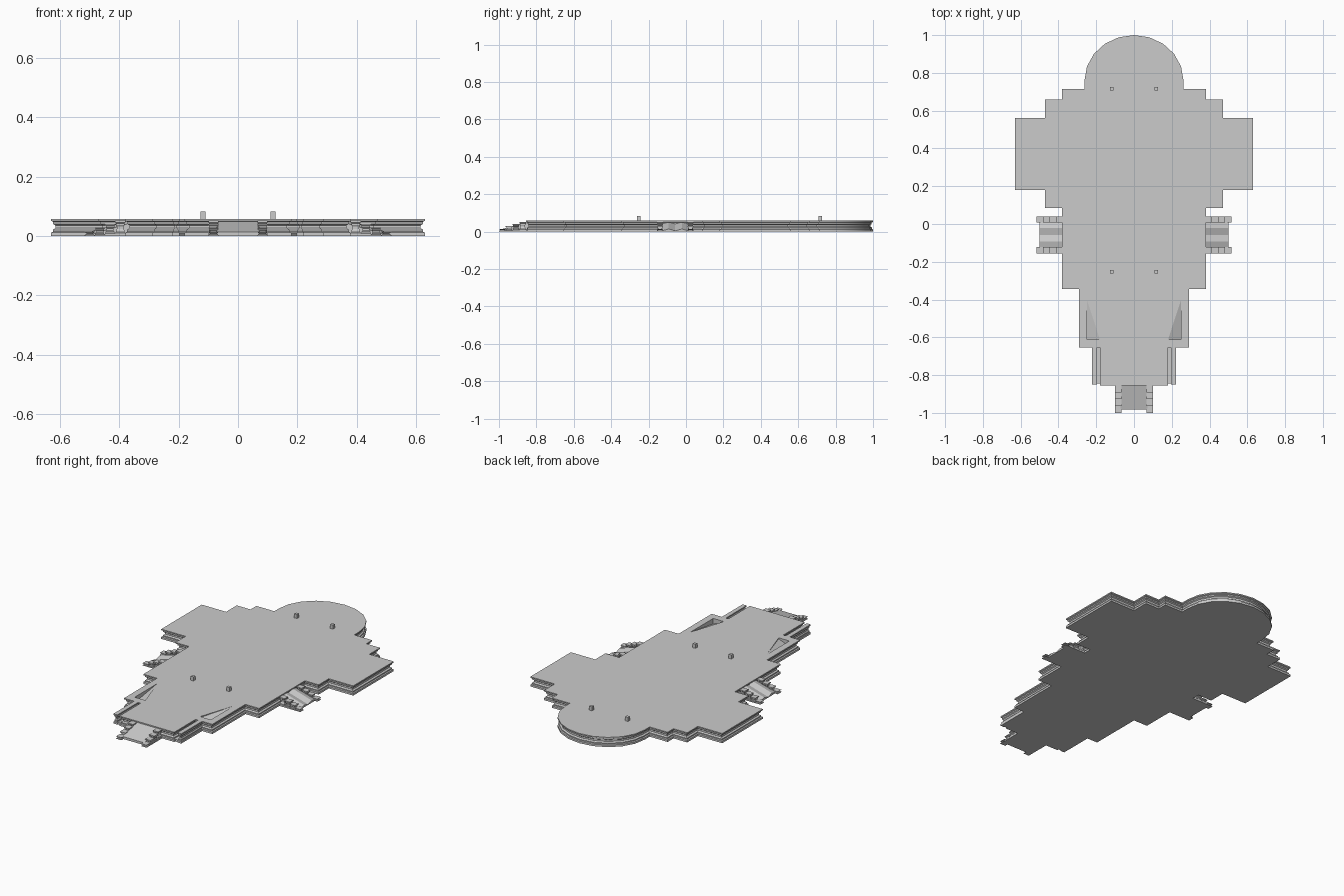
import bpy, bmesh, math
from mathutils import Vector, Matrix

if "Cube" in bpy.data.objects:
    bpy.data.objects.remove(bpy.data.objects["Cube"])

H = 0.058
# moulding section: (inset, height fraction)
PROFILE = [(0, 0), (0, .20), (.006, .25), (.006, .36), (.014, .46),
           (.014, .62), (.007, .70), (.007, .82), (0, .88), (0, 1)]


def make_object(name, bm, matrix=Matrix()):
    bmesh.ops.recalc_face_normals(bm, faces=bm.faces)
    me = bpy.data.meshes.new(name)
    bm.to_mesh(me)
    bm.free()
    me.transform(matrix)
    ob = bpy.data.objects.new(name, me)
    bpy.context.collection.objects.link(ob)
    return ob


def smooth(ob):
    bpy.ops.object.select_all(action='DESELECT')
    ob.select_set(True)
    bpy.context.view_layer.objects.active = ob
    bpy.ops.object.shade_smooth_by_angle(angle=math.radians(30))


def inset(points, d):
    # mitred inset of a counter-clockwise outline
    out = []
    for i, p in enumerate(points):
        a = (p - points[i - 1]).normalized()
        b = (points[(i + 1) % len(points)] - p).normalized()
        na, nb = Vector((-a.y, a.x)), Vector((-b.y, b.x))
        out.append(p + (na + nb) * (d / (1 + na.dot(nb))))
    return out


def add_moulded(bm, outline, height, depth=1.0):
    pts = [Vector(p) for p in outline]
    rings = []
    for d, f in PROFILE:
        rings.append([bm.verts.new((p.x, p.y, f * height)) for p in inset(pts, d * depth)])
    for lo, hi in zip(rings, rings[1:]):
        for i in range(len(pts)):
            j = (i + 1) % len(pts)
            bm.faces.new((lo[i], lo[j], hi[j], hi[i]))
    bm.faces.new(rings[0][::-1])
    bm.faces.new(rings[-1])


def rect(x0, x1, y0, y1):
    return [(x0, y0), (x1, y0), (x1, y1), (x0, y1)]


# platform: stepped right half, then rounded apse, mirrored
right = [(.18, -.855), (.18, -.655), (.29, -.655), (.29, -.345), (.38, -.345),
         (.38, .085), (.47, .085), (.47, .18), (.63, .18), (.63, .56), (.47, .56),
         (.47, .66), (.38, .66), (.38, .715), (.262, .715)]
for k in range(5):
    t = math.pi / 2 * k / 5
    right.append((.262 * math.cos(t), .76 + .24 * math.sin(t)))
outline = right + [(0, 1)] + [(-x, y) for x, y in reversed(right)]
bm = bmesh.new()
add_moulded(bm, outline, H)
platform = make_object("platform", bm)

# shallow sunken wedges near the front shoulders
for s in (-1, 1):
    bm = bmesh.new()
    for z in (None, .1):
        for x, y, low in ((.25, -.40, H), (.25, -.612, .025), (.18, -.612, .052)):
            bm.verts.new((s * x, y, z or low))
    bmesh.ops.convex_hull(bm, input=bm.verts)
    cutter = make_object("wedge_cutter", bm)
    cutter.hide_render = True
    mod = platform.modifiers.new("wedge", 'BOOLEAN')
    mod.operation = 'DIFFERENCE'
    mod.object = cutter
    mod.solver = 'EXACT'
    bpy.context.view_layer.objects.active = platform
    bpy.ops.object.modifier_apply(modifier=mod.name)
    bpy.data.objects.remove(cutter)
smooth(platform)

# outer moulded walls and channel floors beside the front end
for s, side in ((-1, "left"), (1, "right")):
    bm = bmesh.new()
    xs = sorted((s * .197, s * .223))
    add_moulded(bm, rect(*xs, -.85, -.64), H, .6)
    smooth(make_object("front_wall_" + side, bm))
    bm = bmesh.new()
    xs = sorted((s * .165, s * .205))
    add_moulded(bm, rect(*xs, -.845, -.65), .012, 0.1)
    make_object("channel_floor_" + side, bm)


# staircase: stepped moulded rails and a ramp, local -y is outward
def staircase(name, half, length, rail, pleats, matrix):
    seg = length / 4
    for s, side in ((-1, "left"), (1, "right")):
        bm = bmesh.new()
        xs = sorted((s * half, s * (half - rail)))
        for i, h in enumerate((.052, .041, .029, .015)):
            add_moulded(bm, rect(*xs, -seg * (i + 1), -seg * i), h, .4)
        smooth(make_object(name + "_rail_" + side, bm, matrix))
    bm = bmesh.new()
    w = half - rail * .8
    n = max(1, pleats * 2)
    top, foot, base0, base1 = [], [], [], []
    for i in range(n + 1):
        x = -w + 2 * w * i / n
        dip = .010 if pleats and i % 2 == 0 else 0
        top.append(bm.verts.new((x, .015, .053 - dip)))
        foot.append(bm.verts.new((x, -length * .87, .014 - dip)))
        base0.append(bm.verts.new((x, .015, 0)))
        base1.append(bm.verts.new((x, -length * .87, 0)))
    loops = [top, foot, base1, base0]
    for a, b in zip(loops, loops[1:] + loops[:1]):
        for i in range(n):
            bm.faces.new((a[i], a[i + 1], b[i + 1], b[i]))
    for i in (0, n):
        bm.faces.new([l[i] for l in loops])
    make_object(name + "_ramp", bm, matrix)


staircase("front_stair", .1, .145, .035, 0, Matrix.Translation((0, -.855, 0)))
for s, side in ((-1, "left"), (1, "right")):
    staircase("side_stair_" + side, .0975, .137, .033, 2,
              Matrix.Translation((s * .38, -.0575, 0)) @ Matrix.Rotation(s * math.pi / 2, 4, 'Z'))

# four small pegs on the deck
for x in (-.118, .118):
    for y in (-.253, .717):
        bpy.ops.mesh.primitive_cube_add(size=1, location=(x, y, .068))
        peg = bpy.context.object
        peg.name = "deck_peg"
        peg.scale = (.018, .018, .028)
